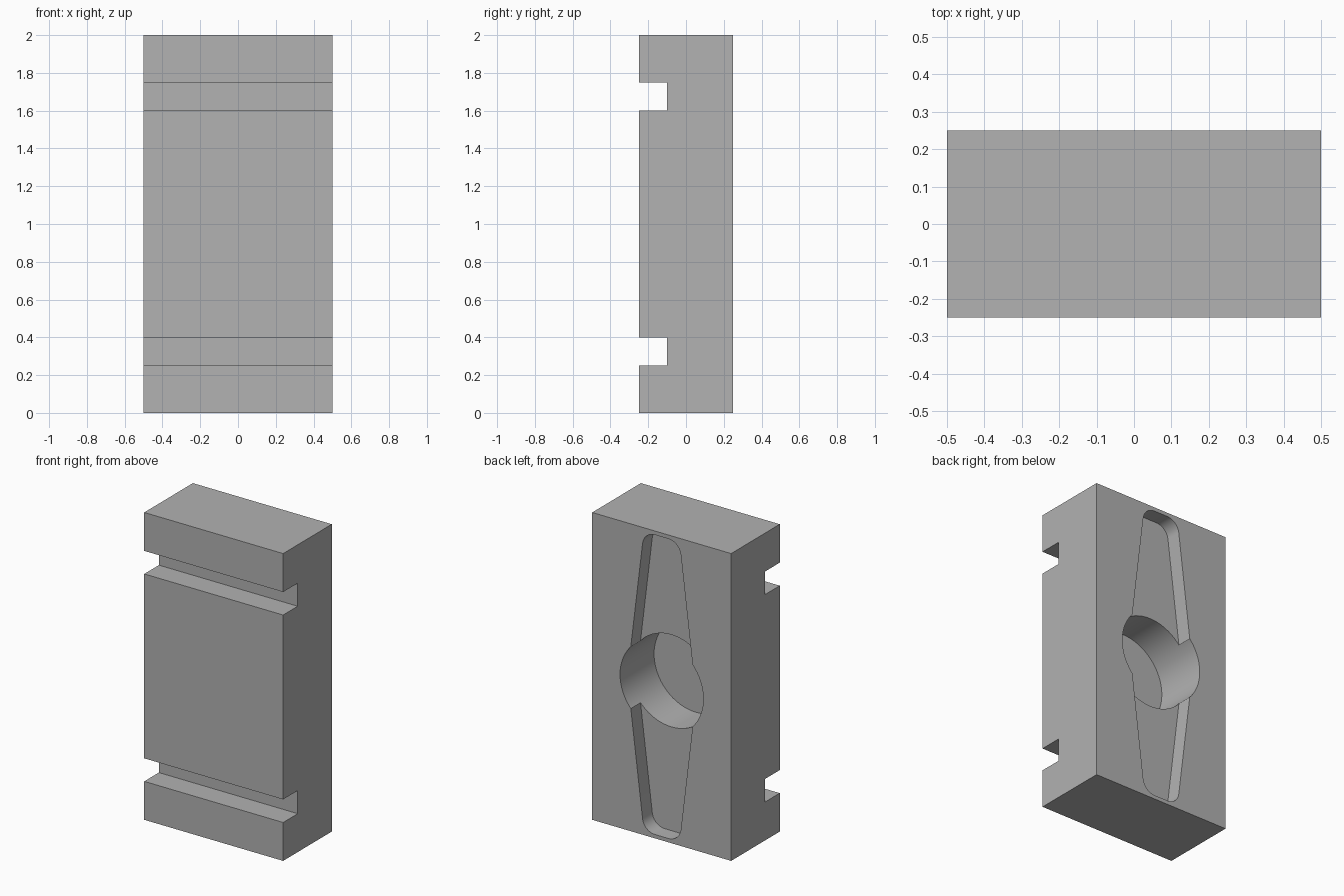
import bpy
import bmesh
import math
from mathutils import Vector

cube = bpy.data.objects.get("Cube")
if cube:
    bpy.data.objects.remove(cube, do_unlink=True)

BACK = 0.25            # y of the back face
GROOVE_FLOOR = -0.10   # y of the groove bottoms

grey = bpy.data.materials.new("plain_grey")
grey.use_nodes = True
grey.diffuse_color = (0.445, 0.445, 0.445, 1)
grey.node_tree.nodes["Principled BSDF"].inputs["Base Color"].default_value = grey.diffuse_color


def prism(name, outline, direction):
    """Extrude a closed outline of 3D points along a direction."""
    bm = bmesh.new()
    face = bm.faces.new([bm.verts.new(p) for p in outline])
    extruded = bmesh.ops.extrude_face_region(bm, geom=[face])["geom"]
    verts = [g for g in extruded if isinstance(g, bmesh.types.BMVert)]
    bmesh.ops.translate(bm, verts=verts, vec=Vector(direction))
    bmesh.ops.recalc_face_normals(bm, faces=bm.faces)
    mesh = bpy.data.meshes.new(name)
    bm.to_mesh(mesh)
    bm.free()
    mesh.materials.append(grey)
    obj = bpy.data.objects.new(name, mesh)
    bpy.context.collection.objects.link(obj)
    return obj


def arc(cx, cz, radius, start, end, steps):
    """Points on an arc in the x-z plane, angles in radians."""
    angles = [start + (end - start) * i / steps for i in range(steps + 1)]
    return [(cx + radius * math.cos(a), cz + radius * math.sin(a)) for a in angles]


def back_cutter(name, outline, depth):
    """Cutter reaching the given depth into the back face."""
    points = [(x, BACK - depth, z) for x, z in outline]
    return prism(name, points, (0, depth + 0.1, 0))


# Block with two grooves across the front
profile = [(BACK, 0), (BACK, 2), (-0.25, 2)]
for low, high in ((1.6, 1.75), (0.25, 0.4)):
    profile += [(-0.25, high), (GROOVE_FLOOR, high), (GROOVE_FLOOR, low), (-0.25, low)]
profile.append((-0.25, 0))
block = prism("grooved_block", [(-0.5, y, z) for y, z in profile], (1, 0, 0))

# Tapered slot with rounded ends, widest at the middle
mid, tip, reach, fillet = 0.247, 0.128, 0.975, 0.09
tilt = math.atan((mid - tip) / reach)
cz = reach - fillet
cx = mid - cz * math.tan(tilt) - fillet / math.cos(tilt)
corner = arc(cx, cz, fillet, tilt, math.pi / 2, 12)
upper = corner + [(-x, z) for x, z in reversed(corner)]
lower = [(-x, -z) for x, z in upper]
slot_outline = [(mid, 0)] + upper + [(-mid, 0)] + lower
slot = back_cutter("slot_cutter", [(x, z + 1) for x, z in slot_outline], 0.1)

# Round blind hole at the centre
hole = back_cutter("hole_cutter", arc(0, 1, 0.3, 0, math.tau, 64)[:-1], 0.35)

# Cut both recesses
bpy.context.view_layer.objects.active = block
for cutter in (slot, hole):
    mod = block.modifiers.new(cutter.name, "BOOLEAN")
    mod.operation = "DIFFERENCE"
    mod.solver = "EXACT"
    mod.object = cutter
    bpy.ops.object.modifier_apply(modifier=mod.name)
    bpy.data.objects.remove(cutter, do_unlink=True)

# Smooth the curved walls and keep the corners sharp
bpy.ops.object.select_all(action="DESELECT")
block.select_set(True)
bpy.ops.object.shade_smooth_by_angle(angle=math.radians(30))
